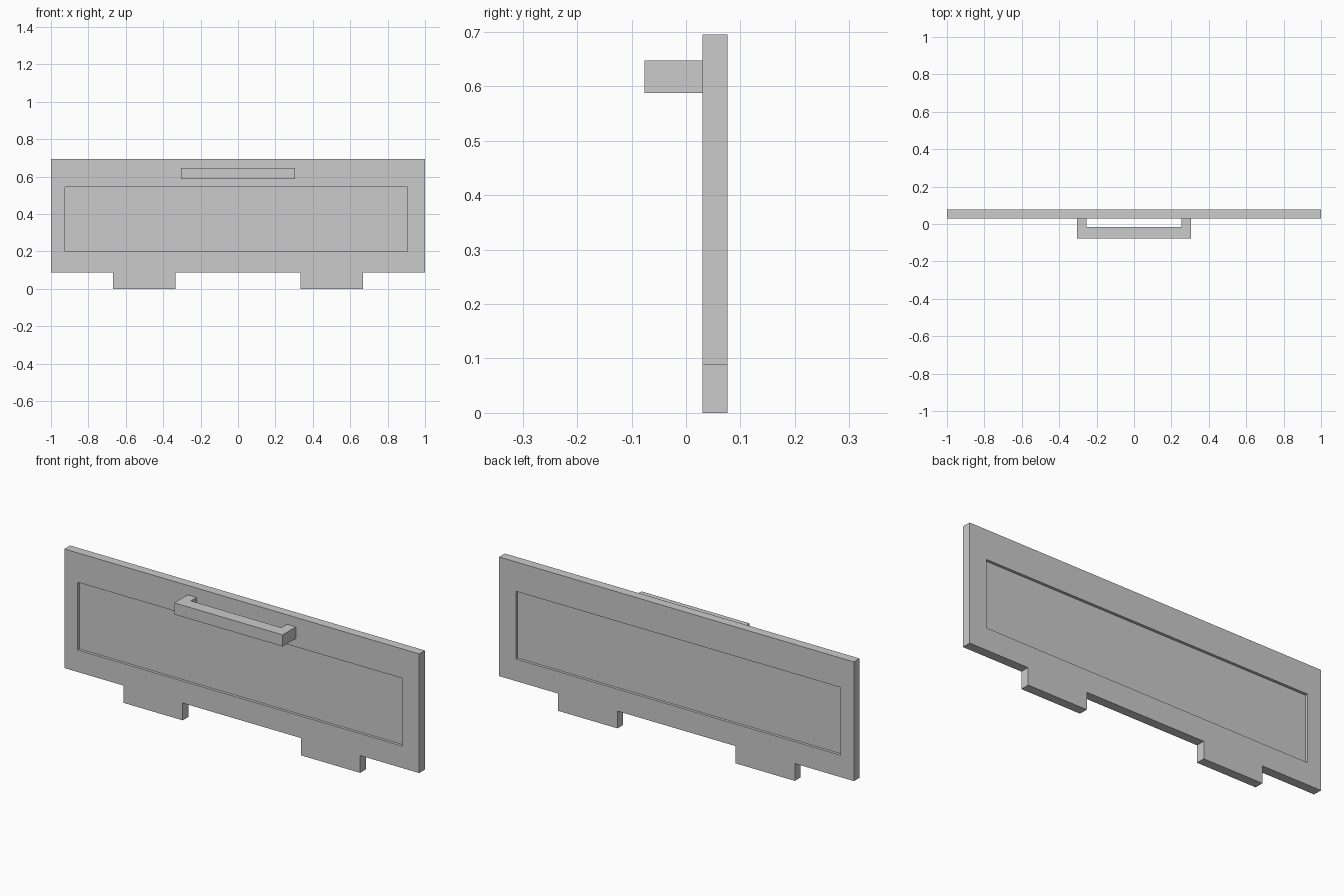
import bpy, bmesh
from math import radians

if "Cube" in bpy.data.objects:
    bpy.data.objects.remove(bpy.data.objects["Cube"])


def plate(name, loops, depth, location, upright=False):
    """Extrude closed outlines (inner loops become holes) to a centred plate."""
    curve = bpy.data.curves.new(name, 'CURVE')
    curve.dimensions = '2D'
    curve.fill_mode = 'BOTH'
    curve.extrude = depth / 2
    for loop in loops:
        spline = curve.splines.new('POLY')
        spline.points.add(len(loop) - 1)
        for point, (u, v) in zip(spline.points, loop):
            point.co = (u, v, 0, 1)
        spline.use_cyclic_u = True
    obj = bpy.data.objects.new(name, curve)
    bpy.context.collection.objects.link(obj)
    bpy.ops.object.select_all(action='DESELECT')
    obj.select_set(True)
    bpy.context.view_layer.objects.active = obj
    bpy.ops.object.convert(target='MESH')
    obj = bpy.context.object
    obj.name = name
    obj.location = location
    if upright:
        obj.rotation_euler.x = radians(90)
    # weld caps to sides, keep flat faces
    bm = bmesh.new()
    bm.from_mesh(obj.data)
    bmesh.ops.remove_doubles(bm, verts=bm.verts, dist=1e-5)
    bmesh.ops.recalc_face_normals(bm, faces=bm.faces)
    for face in bm.faces:
        face.smooth = False
    bm.to_mesh(obj.data)
    bm.free()
    return obj


def rect(x0, x1, v0, v1):
    return [(x0, v0), (x1, v0), (x1, v1), (x0, v1)]


def mirrored(half):
    """Complete a right-hand half outline across x = 0."""
    return half + [(-x, v) for x, v in reversed(half)]


PANEL_Y, PANEL_DEPTH = 0.0535, 0.046
opening = rect(-0.925, 0.905, 0.2, 0.545)

# Frame with two tabs along the bottom and a rectangular opening
outline = mirrored([(0.333, 0.088), (0.333, 0), (0.667, 0),
                    (0.667, 0.088), (1, 0.088), (1, 0.695)])
plate("panel_frame", [outline, opening], PANEL_DEPTH, (0, PANEL_Y, 0), True)

# Thin inset sheet, recessed on both sides
plate("inset_sheet", [opening], 0.018, (0, PANEL_Y, 0), True)

# U-shaped pull handle on the front
handle = mirrored([(0.255, -0.015), (0.255, 0.0305),
                   (0.305, 0.0305), (0.305, -0.0765)])
# reorder so the outline runs round the U
inner, outer = handle[:2], handle[2:4]
u_shape = mirrored([outer[1], outer[0], inner[1], inner[0]])
plate("handle", [u_shape], 0.059, (0, 0, 0.6175))
